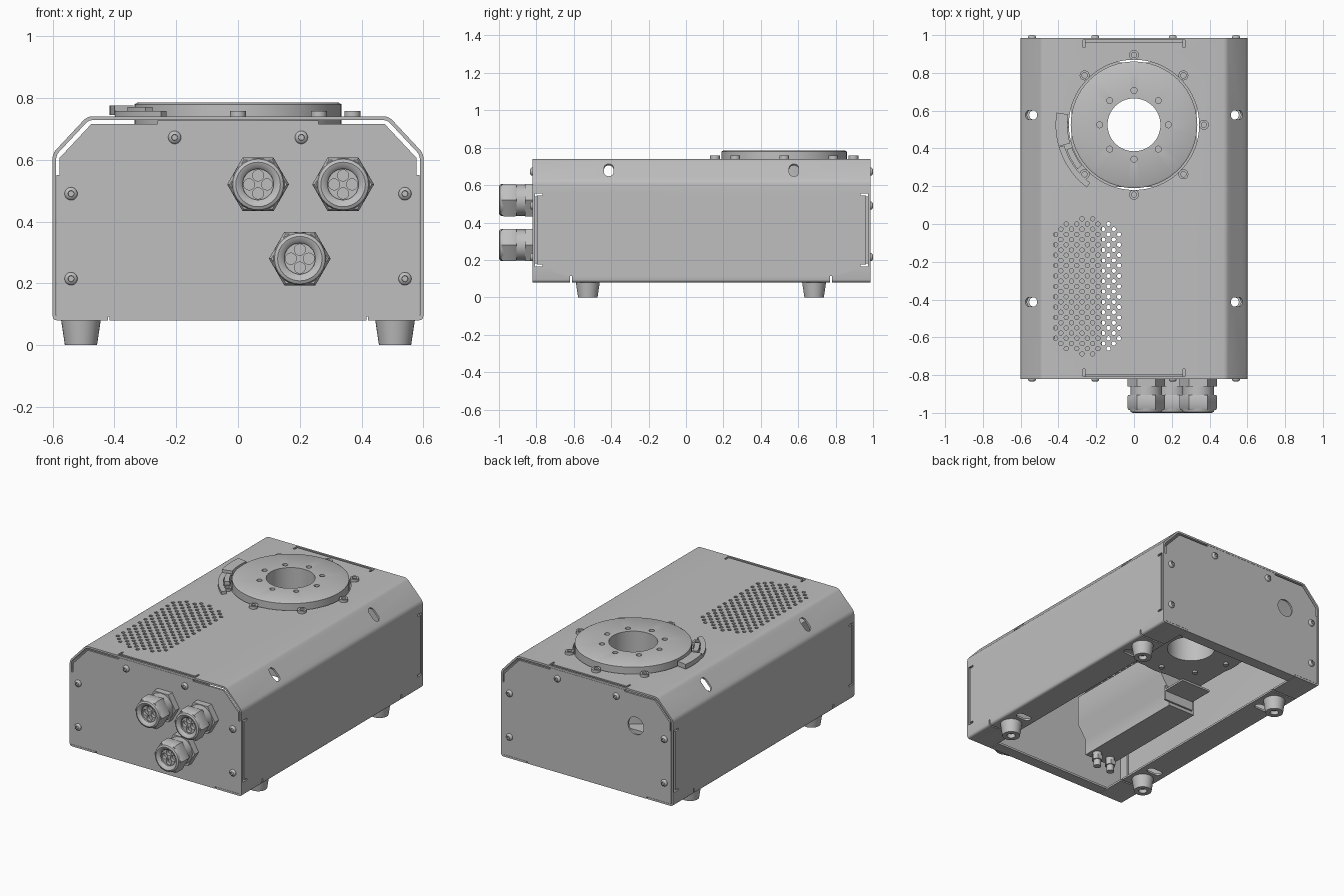
import bpy, bmesh
from math import sin, cos, pi, radians, atan2
from mathutils import Matrix, Vector

if "Cube" in bpy.data.objects:
    bpy.data.objects.remove(bpy.data.objects["Cube"])

steel = bpy.data.materials.new("machine grey")
steel.use_nodes = True
GREY = (0.52, 0.52, 0.52, 1)
steel.diffuse_color = GREY
steel.node_tree.nodes["Principled BSDF"].inputs["Base Color"].default_value = GREY

FRONT, BACK, TOP, BOTTOM = -0.82, 0.986, 0.74, 0.08
MID = (FRONT + BACK) / 2
AXIS = Vector((0, 0.525, 0))          # rotary table centre
T = 0.012                             # sheet thickness


def move(x, y, z):
    return Matrix.Translation((x, y, z))


def turn(deg, axis):
    return Matrix.Rotation(radians(deg), 4, axis)


def lathe(bm, profile, mat=Matrix(), n=32):
    """Revolve a closed (radius, height) profile around local z."""
    rings = []
    for r, h in profile:
        if r < 1e-6:
            rings.append([bm.verts.new(mat @ Vector((0, 0, h)))] * n)
        else:
            rings.append([bm.verts.new(mat @ Vector((r * cos(2 * pi * i / n), r * sin(2 * pi * i / n), h)))
                          for i in range(n)])
    for a, b in zip(rings, rings[1:] + rings[:1]):
        for i in range(n):
            j = (i + 1) % n
            quad = list(dict.fromkeys((a[i], a[j], b[j], b[i])))
            if len(quad) > 2:
                bm.faces.new(quad)


def rod(bm, r, h, mat=Matrix(), n=24):
    lathe(bm, [(0, 0), (r, 0), (r, h), (0, h)], mat, n)


def prism(bm, pts, h, mat=Matrix()):
    """Extrude a flat outline along local z."""
    low = [bm.verts.new(mat @ Vector((x, y, 0))) for x, y in pts]
    high = [bm.verts.new(mat @ Vector((x, y, h))) for x, y in pts]
    bm.faces.new(low[::-1])
    bm.faces.new(high)
    for i in range(len(pts)):
        j = (i + 1) % len(pts)
        bm.faces.new((low[i], low[j], high[j], high[i]))


def box(bm, x0, x1, y0, y1, z0, z1):
    prism(bm, [(x0, y0), (x1, y0), (x1, y1), (x0, y1)], z1 - z0, move(0, 0, z0))


def capsule(bm, half, r, h, mat):
    pts = [((half if i < 9 else -half) + r * cos(a), r * sin(a))
           for i in range(18) for a in [-pi / 2 + pi * (i if i < 9 else i - 1) / 8]]
    prism(bm, pts, h, mat)


def relief(bm, w, h, mat):
    """U-shaped bend relief slot."""
    a, d = 0.006, 0.04
    prism(bm, [(-w - a, 0), (w + a, 0), (w + a, d), (w - a, d), (w - a, T),
               (a - w, T), (a - w, d), (-w - a, d)], h, mat)


def sector(bm, r0, r1, a0, a1, z0, z1):
    """Flat arc plate around the rotary axis."""
    angles = [radians(a0 + (a1 - a0) * i / 12) for i in range(13)]
    pts = [(r1 * cos(a), r1 * sin(a)) for a in angles] + [(r0 * cos(a), r0 * sin(a)) for a in angles[::-1]]
    prism(bm, pts, z1 - z0, move(AXIS.x, AXIS.y, z0))


def ring_spots(r, z):
    return [move(r * cos(k * pi / 4), AXIS.y + r * sin(k * pi / 4), z) for k in range(8)]


def make(name, bm, cutter=None, recalc=True, sheet=False):
    """Turn a bmesh into a finished object, with optional cuts."""
    def to_object(label, b):
        me = bpy.data.meshes.new(label)
        b.to_mesh(me)
        b.free()
        o = bpy.data.objects.new(label, me)
        bpy.context.scene.collection.objects.link(o)
        return o
    if recalc:
        bmesh.ops.recalc_face_normals(bm, faces=bm.faces)
    ob = to_object(name, bm)
    tool = None
    if sheet:
        bev = ob.modifiers.new("bends", 'BEVEL')
        bev.width, bev.segments, bev.limit_method = 0.015, 3, 'ANGLE'
        sol = ob.modifiers.new("thickness", 'SOLIDIFY')
        sol.thickness, sol.offset, sol.use_even_offset = T, -1, True
    if cutter:
        bmesh.ops.recalc_face_normals(cutter, faces=cutter.faces)
        tool = to_object(name + "_cutter", cutter)
        tool.hide_render = True
        cut = ob.modifiers.new("cuts", 'BOOLEAN')
        cut.operation, cut.solver, cut.object = 'DIFFERENCE', 'EXACT', tool
    if ob.modifiers:
        dg = bpy.context.evaluated_depsgraph_get()
        me = bpy.data.meshes.new_from_object(ob.evaluated_get(dg))
        ob.modifiers.clear()
        ob.data = me
    if tool:
        bpy.data.objects.remove(tool)
    ob.data.materials.clear()
    ob.data.materials.append(steel)
    bpy.ops.object.select_all(action='DESELECT')
    ob.select_set(True)
    bpy.context.view_layer.objects.active = ob
    bpy.ops.object.shade_smooth_by_angle(angle=radians(35))
    return ob


# Folded cover: flanges, sides, chamfers and top in one sheet
half = [(0.42, BOTTOM), (0.6, BOTTOM), (0.6, 0.62), (0.488, TOP)]
path = [(-x, z) for x, z in half] + half[::-1]
cover = bmesh.new()
edge = [[cover.verts.new((x, y, z)) for x, z in path] for y in (FRONT, BACK)]
for i in range(len(path) - 1):
    cover.faces.new((edge[0][i], edge[0][i + 1], edge[1][i + 1], edge[1][i]))

cuts = bmesh.new()
rod(cuts, 0.345, 0.1, move(AXIS.x, AXIS.y, 0.7), 64)
# ventilation grille
for c in range(13):
    x = -0.415 + c * 0.028
    reach = 0.37 - 0.09 * (abs(c - 6) / 6) ** 2
    for k in range(-14, 15):
        y = -0.33 + k * 0.0275
        if (k + c) % 2 == 0 and abs(y + 0.33) <= reach:
            rod(cuts, 0.0115, 0.1, move(x, y, 0.69), 10)
# handling slots in the chamfers and in the flanges below
tilt = atan2(0.12, 0.112) * 180 / pi
for s in (-1, 1):
    for y in (-0.413, 0.577):
        capsule(cuts, 0.02, 0.025, 0.1, move(s * 0.544, y, 0.68) @ turn(s * tilt, 'Y') @ move(0, 0, -0.05))
        capsule(cuts, 0.025, 0.025, 0.06, move(s * 0.505, y, 0.05))
    for y in (-0.615, 0.775):
        box(cuts, s * 0.4, s * 0.65, y - 0.005, y + 0.005, 0.05, 0.115)
# bend reliefs at both ends
for y, s in ((FRONT + T, 1), (BACK - T, -1)):
    flip = Matrix.Diagonal((1, s, 1, 1))
    relief(cuts, 0.265, 0.1, move(0, y, 0.7) @ flip)
    relief(cuts, 0.19, 1.4, move(-0.7, y, 0.36) @ turn(90, 'Y') @ flip)
make("cover", cover, cuts, recalc=False, sheet=True)

# End panels with their returns
right = [(0.587, 0.093), (0.587, 0.55), (0.578, 0.55), (0.578, 0.605), (0.474, 0.716),
         (0.26, 0.716), (0.26, 0.727)]
outline = right + [(-x, z) for x, z in right[::-1]]
for name, y0, s in (("front_panel", FRONT, 1), ("back_panel", BACK, -1)):
    bm = bmesh.new()
    prism(bm, outline, T, move(0, y0 + (T if s > 0 else 0), 0) @ turn(90, 'X'))
    hole = None
    if s < 0:
        hole = bmesh.new()
        rod(hole, 0.055, 0.1, move(-0.34, y0 + 0.05, 0.52) @ turn(90, 'X'))
    make(name, bm, hole)
    bm = bmesh.new()
    ya, yb = sorted((y0 + s * T, y0 + s * 0.07))
    box(bm, -0.26, 0.26, ya, yb, 0.715, 0.727)
    for k in (-1, 1):
        xa, xb = sorted((k * 0.575, k * 0.587))
        box(bm, xa, xb, ya, yb, 0.18, 0.54)
    ya, yb = sorted((y0, y0 + s * 0.07))
    box(bm, -0.415, 0.415, ya, yb, BOTTOM, 0.093)
    make(name + "_returns", bm)
    # Button-head screws
    bm = bmesh.new()
    for x, z in ((0.205, 0.672), (0.54, 0.49), (0.54, 0.215)):
        for k in (-1, 1):
            lathe(bm, [(0, 0), (0.021, 0), (0.021, 0.005), (0.017, 0.011), (0.01, 0.014), (0.009, 0.006), (0, 0.006)],
                  move(k * x, y0, z) @ turn(90 * s, 'X'), 20)
    make(name + "_screws", bm)

# Rubber feet
bm = bmesh.new()
for x in (-0.508, 0.508):
    for y in (-0.525, 0.685):
        lathe(bm, [(0, 0.025), (0.025, 0.025), (0.025, 0), (0.052, 0), (0.064, BOTTOM), (0, BOTTOM)], move(x, y, 0))
make("feet", bm)

# Hollow rotary table
bm = bmesh.new()
lathe(bm, [(0.14, 0.318), (0.14, 0.785), (0.325, 0.785), (0.335, 0.779), (0.335, 0.318)],
      Matrix.Translation(AXIS), 64)
cuts = bmesh.new()
for m in ring_spots(0.182, 0.74):
    rod(cuts, 0.016, 0.1, m, 16)
make("rotary_table", bm, cuts)

bm, cuts = bmesh.new(), bmesh.new()
box(bm, -0.33, 0.33, AXIS.y - 0.33, AXIS.y + 0.33, 0.322, 0.42)
rod(cuts, 0.2, 0.3, move(AXIS.x, AXIS.y, 0.25), 48)
make("table_housing", bm, cuts)

bm = bmesh.new()
for m in ring_spots(0.37, TOP):
    lathe(bm, [(0, 0), (0.026, 0), (0.026, 0.017), (0.014, 0.017), (0.014, 0.005), (0, 0.005)], m, 20)
for m in ring_spots(0.27, 0.306):
    rod(bm, 0.016, 0.014, m, 16)
make("table_bolts", bm)

# Home sensor on its curved bracket
bm = bmesh.new()
sector(bm, 0.352, 0.415, 171, 196, 0.745, 0.775)
sector(bm, 0.385, 0.415, 196.5, 233, TOP, 0.758)
sector(bm, 0.35, 0.38, 200, 218, TOP, 0.77)
make("home_sensor", bm)

# Cable glands: hex base, neck, hex cap, rounded rim
GLANDS = ((0.065, 0.52), (0.34, 0.52), (0.2, 0.28))
bm, inserts, cuts = bmesh.new(), bmesh.new(), bmesh.new()
for x, z in GLANDS:
    m = move(x, FRONT, z) @ turn(90, 'X')
    rod(bm, 0.1, 0.04, m, 6)
    rod(bm, 0.084, 0.05, m @ move(0, 0, 0.04))
    lathe(bm, [(0, 0.085), (0.095, 0.085), (0.1, 0.092), (0.1, 0.155), (0.092, 0.166), (0.058, 0.166),
               (0.058, 0.12), (0, 0.12)], m, 6)
    lathe(bm, [(0.05, 0.13), (0.05, 0.165), (0.06, 0.176), (0.072, 0.18), (0.082, 0.175), (0.086, 0.165),
               (0.086, 0.13)], m)
    rod(inserts, 0.051, 0.035, m @ move(0, 0, 0.12))
    for k in range(4):
        rod(cuts, 0.018, 0.06, m @ turn(90 * k, 'Z') @ move(0.029, 0, 0.135), 16)
make("cable_glands", bm)
make("gland_inserts", inserts, cuts)

# Motor drive under the grille, with its bracket and plugs
bm = bmesh.new()
prism(bm, [(-0.42, 0.6), (-0.17, 0.6), (-0.17, 0.42), (-0.23, 0.33), (-0.23, 0.23), (-0.42, 0.23)], 0.77,
      move(0, 0.05, 0) @ turn(90, 'X'))
make("motor_drive", bm)
bm = bmesh.new()
box(bm, -0.4, -0.19, 0.05, 0.062, 0.25, 0.345)
box(bm, -0.4, -0.19, 0.062, 0.22, 0.308, 0.32)
make("drive_bracket", bm)
bm = bmesh.new()
for x in (-0.27, -0.37):
    m = move(x, -0.66, 0.14)
    rod(bm, 0.022, 0.04, m, 16)
    rod(bm, 0.032, 0.03, m @ move(0, 0, 0.04), 6)
    rod(bm, 0.027, 0.03, m @ move(0, 0, 0.07), 16)
make("drive_plugs", bm)
